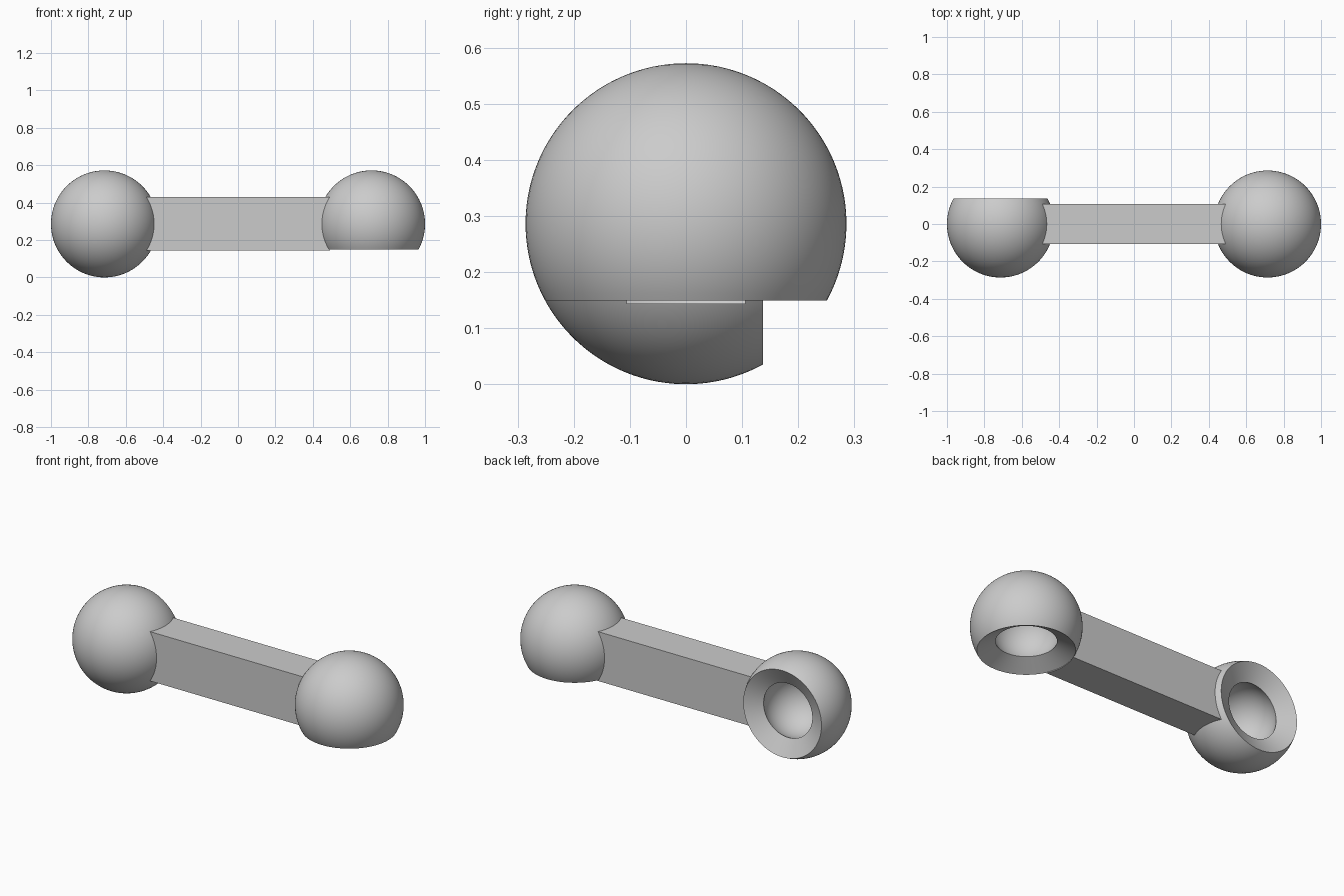
import bpy, bmesh, math
from mathutils import Matrix

cube = bpy.data.objects.get("Cube")
if cube:
    bpy.data.objects.remove(cube, do_unlink=True)

R = 0.286            # ball radius, also its height above the ground
CAVITY = 0.178       # radius of the hollow inside each ball
OPENING = math.acos(0.137 / R)   # half angle of the conical mouth
CENTRE = 1 - R

grey = bpy.data.materials.new("grey")
grey.use_nodes = True
colour = (0.6, 0.6, 0.6, 1)
grey.diffuse_color = colour
grey.node_tree.nodes["Principled BSDF"].inputs["Base Color"].default_value = colour


def add_object(name, bm):
    bmesh.ops.recalc_face_normals(bm, faces=bm.faces)
    mesh = bpy.data.meshes.new(name)
    bm.to_mesh(mesh)
    bm.free()
    mesh.materials.append(grey)
    obj = bpy.data.objects.new(name, mesh)
    bpy.context.collection.objects.link(obj)
    return obj


def select_only(obj):
    bpy.ops.object.select_all(action='DESELECT')
    obj.select_set(True)
    bpy.context.view_layer.objects.active = obj


def socket_ball(name, x, tilt):
    """Hollow ball turned from two arcs joined by a cone; it opens downward before tilting."""
    bm = bmesh.new()
    steps = 40
    angles = [math.pi + (OPENING - math.pi) * i / steps for i in range(steps + 1)]
    points = [(R, a) for a in angles] + [(CAVITY, a) for a in reversed(angles)]
    verts = [bm.verts.new((r * math.sin(a), 0, -r * math.cos(a))) for r, a in points]
    edges = [bm.edges.new(pair) for pair in zip(verts, verts[1:])]
    bmesh.ops.spin(bm, geom=verts + edges, cent=(0, 0, 0), axis=(0, 0, 1),
                   angle=math.tau, steps=96, use_duplicate=False)
    bmesh.ops.remove_doubles(bm, verts=bm.verts, dist=1e-5)
    bm.transform(Matrix.Translation((x, 0, R)) @ Matrix.Rotation(tilt, 4, 'X'))
    obj = add_object(name, bm)
    select_only(obj)
    bpy.ops.object.shade_smooth_by_angle(angle=math.radians(30))


# Hollow balls: the left one opens downward, the right one to the back
socket_ball("left_socket_ball", CENTRE, 0)
socket_ball("right_socket_ball", -CENTRE, math.pi / 2)

# Connecting bar, its ends scooped out to fit the balls
bm = bmesh.new()
bmesh.ops.create_cube(bm, size=1, matrix=Matrix.Translation((0, 0, R))
                      @ Matrix.Diagonal((2 * CENTRE, 0.212, R, 1)))
bar = add_object("connecting_bar", bm)
cutters = []
for side in (-1, 1):
    bm = bmesh.new()
    bmesh.ops.create_uvsphere(bm, u_segments=96, v_segments=64, radius=R - 0.002,
                              matrix=Matrix.Translation((side * CENTRE, 0, R)))
    cutter = add_object("bar_end_cutter", bm)
    cutter.hide_render = True
    cut = bar.modifiers.new("scoop", 'BOOLEAN')
    cut.operation = 'DIFFERENCE'
    cut.solver = 'EXACT'
    cut.object = cutter
    cutters.append(cutter)
select_only(bar)
for modifier in list(bar.modifiers):
    bpy.ops.object.modifier_apply(modifier=modifier.name)
for cutter in cutters:
    bpy.data.objects.remove(cutter, do_unlink=True)
bpy.ops.object.shade_smooth_by_angle(angle=math.radians(30))
